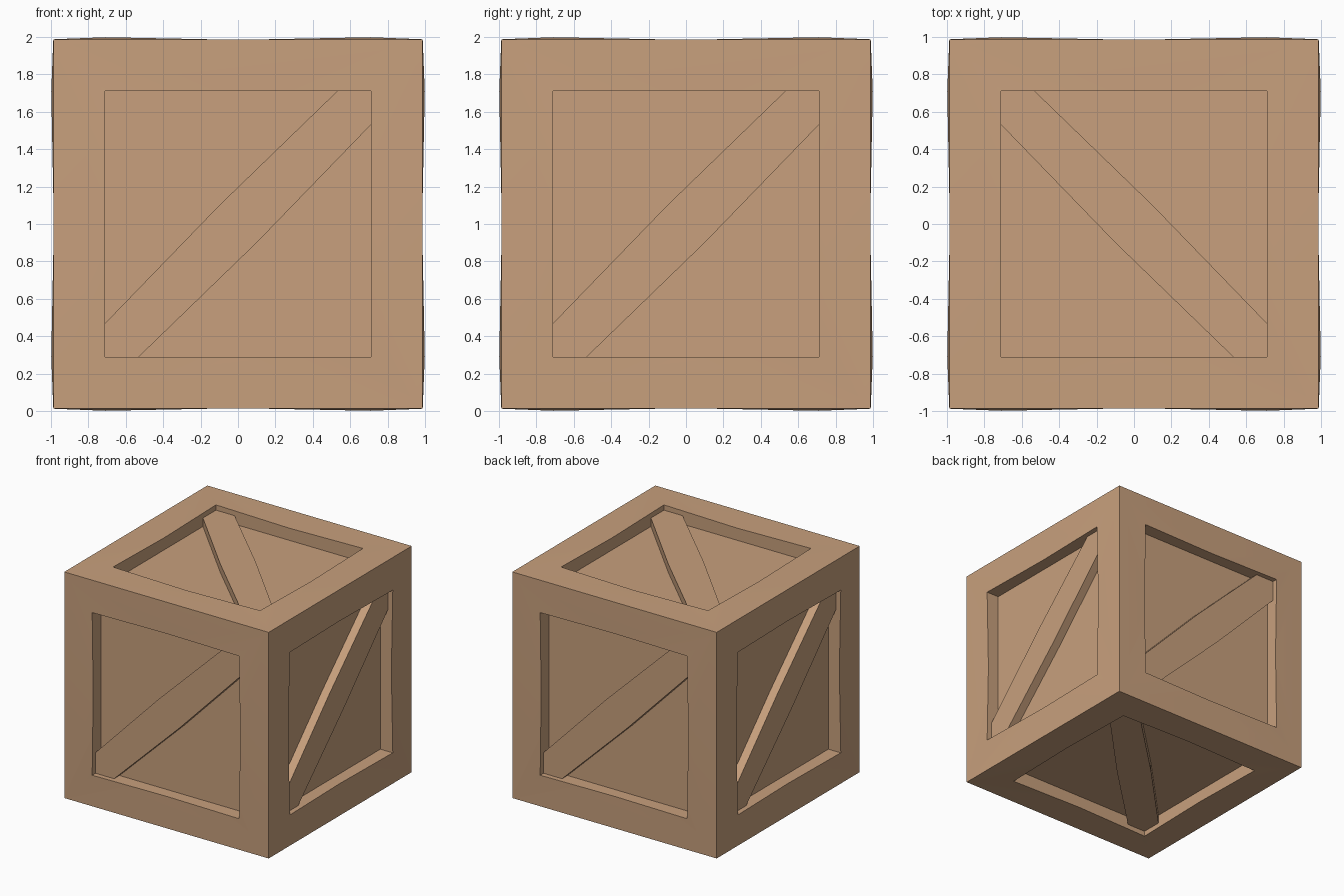
import bpy, bmesh
from mathutils import Vector

if "Cube" in bpy.data.objects:
    bpy.data.objects.remove(bpy.data.objects["Cube"])

wood = bpy.data.materials.new("warm_wood")
wood.diffuse_color = (0.578, 0.352, 0.205, 1)
wood.use_nodes = True
wood.node_tree.nodes["Principled BSDF"].inputs["Base Color"].default_value = wood.diffuse_color

X, Y, Z = Vector((1, 0, 0)), Vector((0, 1, 0)), Vector((0, 0, 1))
# right and up axes of each side, seen from outside
SIDES = [(X, Z), (Y, Z), (-X, Z), (-Y, Z), (Y, -X), (Y, X)]

OUT, INNER = 0.987, 0.71          # half size of crate and of recess
PEAK, SAG = 0.998, 0.984          # rim height at recess corners / mid edges
FLOOR, BRACE = 0.878, 0.952       # panel and brace heights


def build(name, draw):
    """Draw one part on all six sides of the crate."""
    bm = bmesh.new()
    for u, v in SIDES:
        n = u.cross(v)

        def vert(a, b, c):
            return bm.verts.new(u * a + v * b + n * c + Z)
        draw(bm, vert)
    bmesh.ops.remove_doubles(bm, verts=bm.verts, dist=0.0005)
    me = bpy.data.meshes.new(name)
    bm.to_mesh(me)
    bm.free()
    ob = bpy.data.objects.new(name, me)
    bpy.context.collection.objects.link(ob)
    me.materials.append(wood)
    bpy.ops.object.select_all(action='DESELECT')
    ob.select_set(True)
    bpy.context.view_layer.objects.active = ob
    bpy.ops.object.shade_smooth_by_angle(angle=0.5)


CORNERS = [(-1, -1), (1, -1), (1, 1), (-1, 1)]
RING = [(-1, -1), (0, -1), (1, -1), (1, 0), (1, 1), (0, 1), (-1, 1), (-1, 0)]


# square frame with the walls of its recess
def frame(bm, vert):
    outer = [vert(a * OUT, b * OUT, OUT) for a, b in CORNERS]
    rim = [vert(a * INNER, b * INNER, PEAK if a * b else SAG) for a, b in RING]
    low = [vert(a * INNER, b * INNER, FLOOR) for a, b in RING]
    for i in range(4):
        j, k = (i + 1) % 4, 2 * i
        bm.faces.new((outer[i], outer[j], rim[k + 1]))
        bm.faces.new((outer[i], rim[k + 1], rim[k]))
        bm.faces.new((outer[j], rim[(k + 2) % 8], rim[k + 1]))
    for i in range(8):
        j = (i + 1) % 8
        bm.faces.new((rim[i], rim[j], low[j], low[i]))


# recessed flat panel
def panel(bm, vert):
    bm.faces.new([vert(a * INNER, b * INNER, FLOOR) for a, b in CORNERS])


# diagonal brace, slightly wider in the middle
def brace(bm, vert):
    half = [(-.71, -.71), (-.53, -.71), (.1, -.1), (.71, .53)]
    outline = half + [(-a, -b) for a, b in half]
    top = [vert(a, b, BRACE) for a, b in outline]
    low = [vert(a, b, FLOOR) for a, b in outline]
    bm.faces.new(top)
    for i in range(8):
        j = (i + 1) % 8
        bm.faces.new((low[i], low[j], top[j], top[i]))


build("crate_frame", frame)
build("crate_panels", panel)
build("diagonal_braces", brace)
